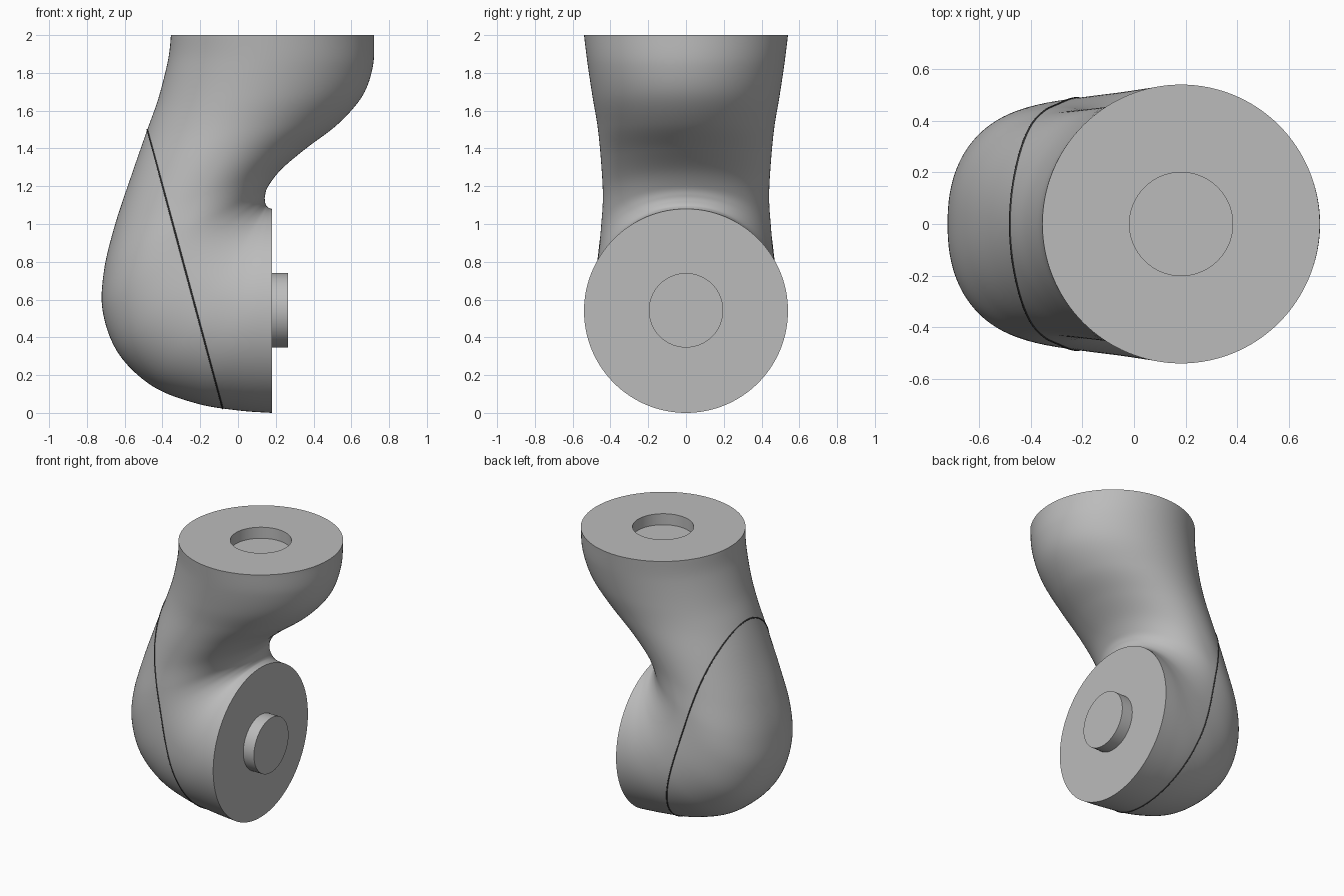
import bpy, bmesh, math
from mathutils import Vector

if "Cube" in bpy.data.objects:
    bpy.data.objects.remove(bpy.data.objects["Cube"])


def material(name, c):
    m = bpy.data.materials.new(name)
    m.diffuse_color = (c, c, c, 1)
    m.use_nodes = True
    m.node_tree.nodes["Principled BSDF"].inputs["Base Color"].default_value = m.diffuse_color
    return m


grey = material("light grey", 0.5)
dark = material("dark seam grey", 0.06)

# Elbow sections: outer x, outer z, inner x, inner z, half width, outer fullness
SECTIONS = [
    (-.355, 2.0, .72, 2.0, .54, 2.0),
    (-.37, 1.87, .715, 1.84, .522, 2.0),
    (-.42, 1.67, .66, 1.68, .495, 2.0),
    (-.48, 1.50, .53, 1.53, .468, 2.0),
    (-.56, 1.27, .36, 1.40, .45, 2.1),
    (-.65, 1.00, .23, 1.29, .44, 2.2),
    (-.71, .75, .16, 1.20, .45, 2.3),
    (-.715, .53, .143, 1.15, .462, 2.3),
    (-.63, .31, .143, 1.12, .478, 2.3),
    (-.45, .14, .148, 1.10, .495, 2.2),
    (-.22, .05, .157, 1.09, .512, 2.1),
    (0.0, .013, .168, 1.083, .53, 2.0),
    (.18, 0.0, .18, 1.08, .54, 2.0),
]
N, STEPS = 128, 8


def spline(rows, steps):
    """Catmull-Rom interpolation of whole rows."""
    out = []
    for i in range(len(rows) - 1):
        a, b, c, d = (rows[max(0, min(len(rows) - 1, i + k))] for k in (-1, 0, 1, 2))
        for s in range(steps):
            t = s / steps
            out.append([q + .5 * t * (r - p + t * (2*p - 5*q + 4*r - s2 + t * (3*(q - r) + s2 - p)))
                        for p, q, r, s2 in zip(a, b, c, d)])
    out.append(list(rows[-1]))
    return out


def ring(ox, oz, ix, iz, w, e):
    mid = Vector(((ox + ix) / 2, 0, (oz + iz) / 2))
    half = Vector((ox, 0, oz)) - mid
    pts = []
    for k in range(N):
        a = 2 * math.pi * k / N
        c, s = math.cos(a), math.sin(a)
        if c > 0:  # outer side is a fuller superellipse
            c = c ** (2 / e)
            s = math.copysign(abs(s) ** (2 / e), s)
        pts.append(mid + half * c + Vector((0, w * s, 0)))
    return pts


# Body: recessed socket in the top, then the bent loft to the round side flange
rings = [ring(-.0175, z, .3825, z, .2, 2) for z in (1.92, 2.0)]
rings += [ring(*row) for row in spline(SECTIONS, STEPS)]
bm = bmesh.new()
vr = [[bm.verts.new(p) for p in r] for r in rings]
for a, b in zip(vr, vr[1:]):
    for k in range(N):
        j = (k + 1) % N
        bm.faces.new((a[k], a[j], b[j], b[k]))
bm.faces.new(vr[0])
bm.faces.new(vr[-1])
bmesh.ops.recalc_face_normals(bm, faces=bm.faces)
mesh = bpy.data.meshes.new("elbow_body")
bm.to_mesh(mesh)
body = bpy.data.objects.new("elbow_body", mesh)
bpy.context.collection.objects.link(body)
mesh.materials.append(grey)

# Seam: where a tilted plane meets the body
p0, p1 = Vector((-.48, 0, 1.5)), Vector((-.08, 0, .02))
along = (p1 - p0).normalized()
cut = bmesh.ops.bisect_plane(bm, geom=bm.verts[:] + bm.edges[:] + bm.faces[:],
                             plane_co=p0, plane_no=along.cross(Vector((0, 1, 0))))
loop = [v.co.copy() for v in cut["geom_cut"] if isinstance(v, bmesh.types.BMVert)]
bm.free()
mid = (p0 + p1) / 2
loop.sort(key=lambda p: math.atan2(p.y, (p - mid).dot(along)))
path = []
for p in loop:
    if not path or (p - path[-1]).length > .012:
        path.append(p)
curve = bpy.data.curves.new("cover_seam", "CURVE")
curve.dimensions = "3D"
curve.bevel_depth = .0045
curve.bevel_resolution = 1
sp = curve.splines.new("POLY")
sp.points.add(len(path) - 1)
for q, p in zip(sp.points, path):
    q.co = (*p, 1)
sp.use_cyclic_u = True
curve.materials.append(dark)
seam = bpy.data.objects.new("cover_seam", curve)
bpy.context.collection.objects.link(seam)
bpy.ops.object.select_all(action="DESELECT")
seam.select_set(True)
bpy.context.view_layer.objects.active = seam
bpy.ops.object.convert(target="MESH")

# Pin: round boss on the side flange
bpy.ops.mesh.primitive_cylinder_add(vertices=96, radius=.197, depth=.095,
                                    location=(.2175, 0, .543), rotation=(0, math.pi / 2, 0))
pin = bpy.context.object
pin.name = "flange_pin"
pin.data.materials.append(grey)

# Smooth shading with sharp rims
for ob in (body, pin):
    bpy.ops.object.select_all(action="DESELECT")
    ob.select_set(True)
    bpy.context.view_layer.objects.active = ob
    bpy.ops.object.shade_smooth_by_angle(angle=math.radians(35))
